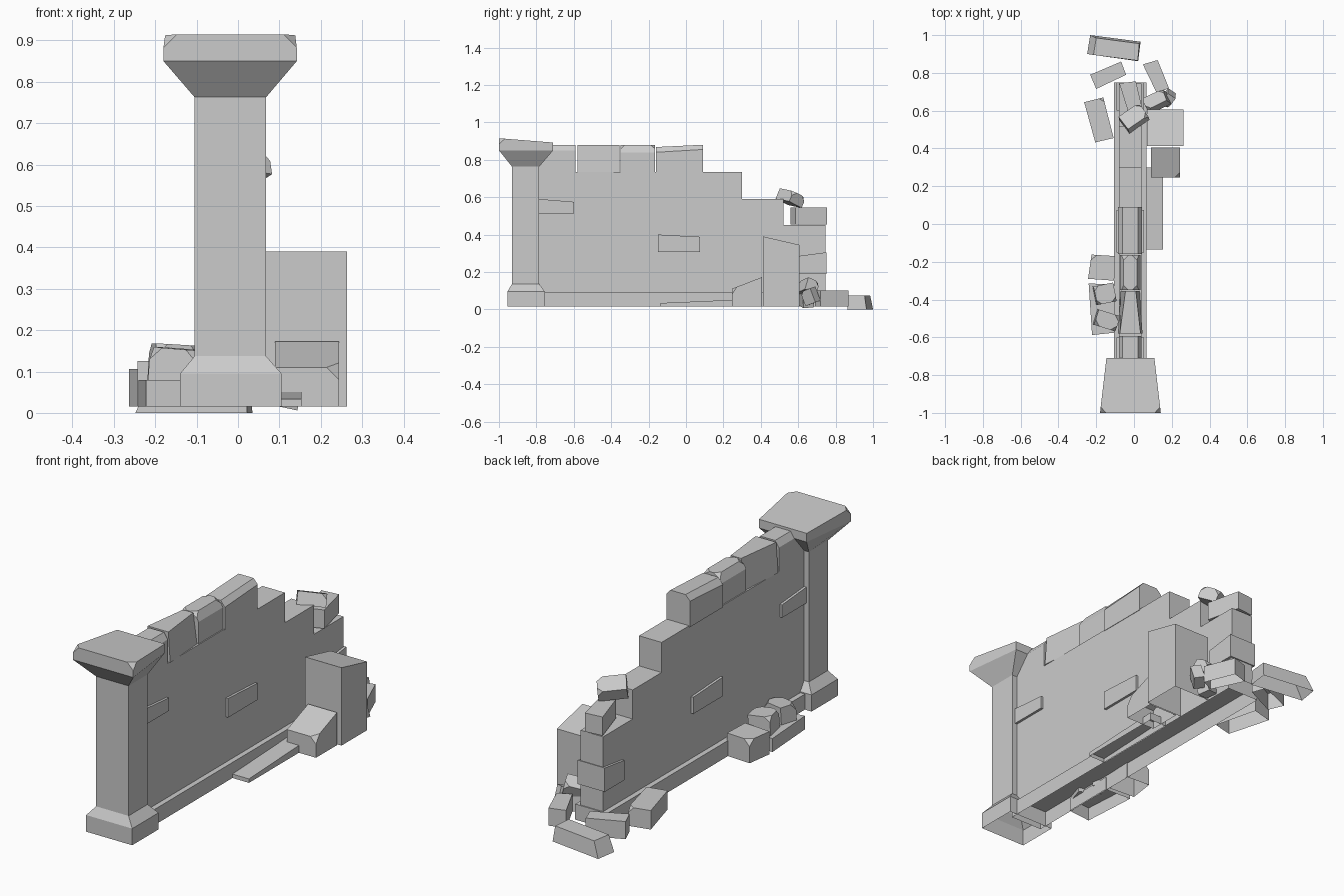
import bpy, bmesh
from mathutils import Matrix, Euler


def finish(name, bm, open_bottom=False):
    bmesh.ops.recalc_face_normals(bm, faces=bm.faces)
    if open_bottom:
        low = min(v.co.z for v in bm.verts)
        faces = [f for f in bm.faces if all(v.co.z < low + 0.001 for v in f.verts)]
        bmesh.ops.delete(bm, geom=faces, context='FACES')
    me = bpy.data.meshes.new(name)
    bm.to_mesh(me)
    bm.free()
    ob = bpy.data.objects.new(name, me)
    bpy.context.collection.objects.link(ob)
    return ob


def rect(x0, x1, y0, y1):
    return [(x0, y0), (x1, y0), (x1, y1), (x0, y1)]


def loft(name, rings, open_bottom=False, chips=(), chip=0.03):
    """Stack of four-sided rings (corners, z or four z values); chips = top corners to cut."""
    bm = bmesh.new()
    rows = []
    for pts, z in rings:
        zs = z if isinstance(z, (list, tuple)) else [z] * 4
        rows.append([bm.verts.new((p[0], p[1], h)) for p, h in zip(pts, zs)])
    bm.faces.new(rows[0][::-1])
    bm.faces.new(rows[-1])
    for a, b in zip(rows, rows[1:]):
        for i in range(4):
            j = (i + 1) % 4
            bm.faces.new((a[i], a[j], b[j], b[i]))
    if chips:
        bmesh.ops.bevel(bm, geom=[rows[-1][i] for i in chips], offset=chip,
                        segments=1, profile=0.5, affect='VERTICES')
    return finish(name, bm, open_bottom)


def stone(name, pts, z0, z1, chips=(), chip=0.03, open_bottom=True):
    return loft(name, [(pts, z0), (pts, z1)], open_bottom, chips, chip)


def tumbled(name, center, size, rot, chips=(), chip=0.025):
    x, y, z = (s / 2 for s in size)
    ob = stone(name, rect(-x, x, -y, y), -z, z, chips, chip, False)
    ob.data.transform(Matrix.Translation(center) @ Euler(rot).to_matrix().to_4x4())
    return ob


# Stepped wall
outline = [(-0.79, 0.09), (0.745, 0.09), (0.745, 0.45), (0.52, 0.45), (0.52, 0.59),
           (0.30, 0.59), (0.30, 0.735), (-0.79, 0.735)]
bm = bmesh.new()
f = bm.faces.new([bm.verts.new((-0.08, y, z)) for y, z in outline])
ext = bmesh.ops.extrude_face_region(bm, geom=[f], use_keep_orig=True)
for v in ext['geom']:
    if isinstance(v, bmesh.types.BMVert):
        v.co.x = 0.04
finish("wall", bm, True)

# Plinth
stone("wall_plinth", rect(-0.105, 0.065, -0.79, 0.75), 0.015, 0.09)

# Pillar: base and shaft in one, then the flared capital
shaft = rect(-0.105, 0.068, -0.93, -0.785)
base = rect(-0.14, 0.105, -0.955, -0.755)
loft("pillar", [(base, 0.015), (base, 0.095), (shaft, 0.137), (shaft, 0.765)], True)
cap = [(-0.18, -1.0), (0.142, -1.0), (0.108, -0.71), (-0.146, -0.71)]
loft("pillar_capital", [(shaft, 0.763), (cap, 0.85), (cap, [0.915, 0.915, 0.892, 0.892])],
     chips=(0, 1), chip=0.032)

# Coping stones along the top
loft("coping_1", [(rect(-0.085, 0.042, -0.16, 0.09), 0.73),
                  (rect(-0.085, 0.042, -0.16, 0.09), [0.84, 0.84, 0.855, 0.855]),
                  (rect(-0.06, 0.02, -0.16, 0.09), [0.868, 0.868, 0.88, 0.88])])
loft("coping_2", [(rect(-0.075, 0.035, -0.35, -0.165), 0.73),
                  (rect(-0.075, 0.035, -0.35, -0.165), 0.84),
                  (rect(-0.055, 0.015, -0.35, -0.165), 0.88)],
     chips=(0, 1, 2, 3), chip=0.025)
loft("coping_3", [([(-0.085, -0.58), (0.045, -0.58), (0.03, -0.355), (-0.07, -0.355)], 0.735),
                  ([(-0.075, -0.58), (0.035, -0.58), (0.01, -0.355), (-0.045, -0.355)], 0.88)])
loft("coping_4", [(rect(-0.08, 0.04, -0.79, -0.592), 0.73),
                  (rect(-0.08, 0.04, -0.79, -0.592), 0.85),
                  (rect(-0.06, 0.02, -0.79, -0.592), 0.88)])

# Bricks standing proud of both wall faces
for i, (y0, y1, zs, zt) in enumerate([(-0.785, -0.6, 0.513, (0.59, 0.575)),
                                      (-0.15, 0.075, 0.308, (0.4, 0.388)),
                                      (0.6, 0.75, 0.19, (0.285, 0.305))]):
    stone("proud_brick_%d" % (i + 1), rect(-0.092, 0.052, y0, y1), zs,
          [zt[0], zt[0], zt[1], zt[1]], open_bottom=False)

# Large blocks on the right
stone("tall_block", rect(0.068, 0.263, 0.412, 0.607), 0.015, [0.39, 0.39, 0.345, 0.345])
stone("sloped_block", rect(0.09, 0.244, 0.245, 0.405), 0.015,
      [0.11, 0.11, 0.172, 0.172], (1,), 0.03)
stone("low_slab", rect(0.06, 0.153, -0.135, 0.30), 0.015, [0.034, 0.034, 0.053, 0.053])

# Loose stones on the broken end
stone("loose_top_stone", [(-0.02, 0.56), (0.05, 0.585), (0.01, 0.755), (-0.078, 0.745)],
      0.455, 0.545, open_bottom=False)
tumbled("tilted_top_stone", (0.0, 0.56, 0.595), (0.13, 0.09, 0.06),
        (-0.4, 0.12, 0.6), (1, 2))

# Fallen stones around the far end
stone("fallen_stone_1", [(-0.205, 0.432), (-0.108, 0.455), (-0.162, 0.67), (-0.264, 0.645)],
      0.015, 0.106, (2,), 0.025)
stone("fallen_stone_2", [(-0.2, 0.715), (-0.042, 0.79), (-0.068, 0.86), (-0.232, 0.79)],
      0.015, 0.1)
loft("fallen_stone_3", [([(-0.248, 0.9), (0.022, 0.862), (0.035, 0.965), (-0.232, 1.0)], 0.0),
                        ([(-0.215, 0.895), (0.02, 0.865), (0.028, 0.955), (-0.2, 0.985)], 0.073)],
     True)
stone("fallen_stone_4", [(0.122, 0.69), (0.185, 0.72), (0.125, 0.868), (0.047, 0.845)],
      0.015, 0.1)
tumbled("rubble_1", (0.12, 0.65, 0.115), (0.12, 0.07, 0.07), (-0.4, -0.2, 0.45), (0, 2))
tumbled("rubble_2", (0.18, 0.665, 0.07), (0.05, 0.07, 0.08), (0.3, 0.2, -0.6), (0, 1), 0.02)
tumbled("rubble_3", (0.11, 0.645, 0.05), (0.07, 0.06, 0.07), (0.1, 0.2, 0.3))

# Rubble pile on the left
stone("pile_slab", [(-0.222, -0.588), (-0.1, -0.575), (-0.1, -0.32), (-0.24, -0.315)], 0.015, 0.08)
stone("pile_block", [(-0.243, -0.29), (-0.105, -0.3), (-0.1, -0.17), (-0.225, -0.162)],
      0.015, 0.125, (3,), 0.03)
tumbled("pile_stone_1", (-0.155, -0.37, 0.12), (0.105, 0.1, 0.09), (0.0, 0.06, 0.2), (0, 1, 3))
tumbled("pile_stone_2", (-0.145, -0.51, 0.115), (0.12, 0.085, 0.08), (0.0, 0.08, -0.3), (0, 1, 2), 0.03)
